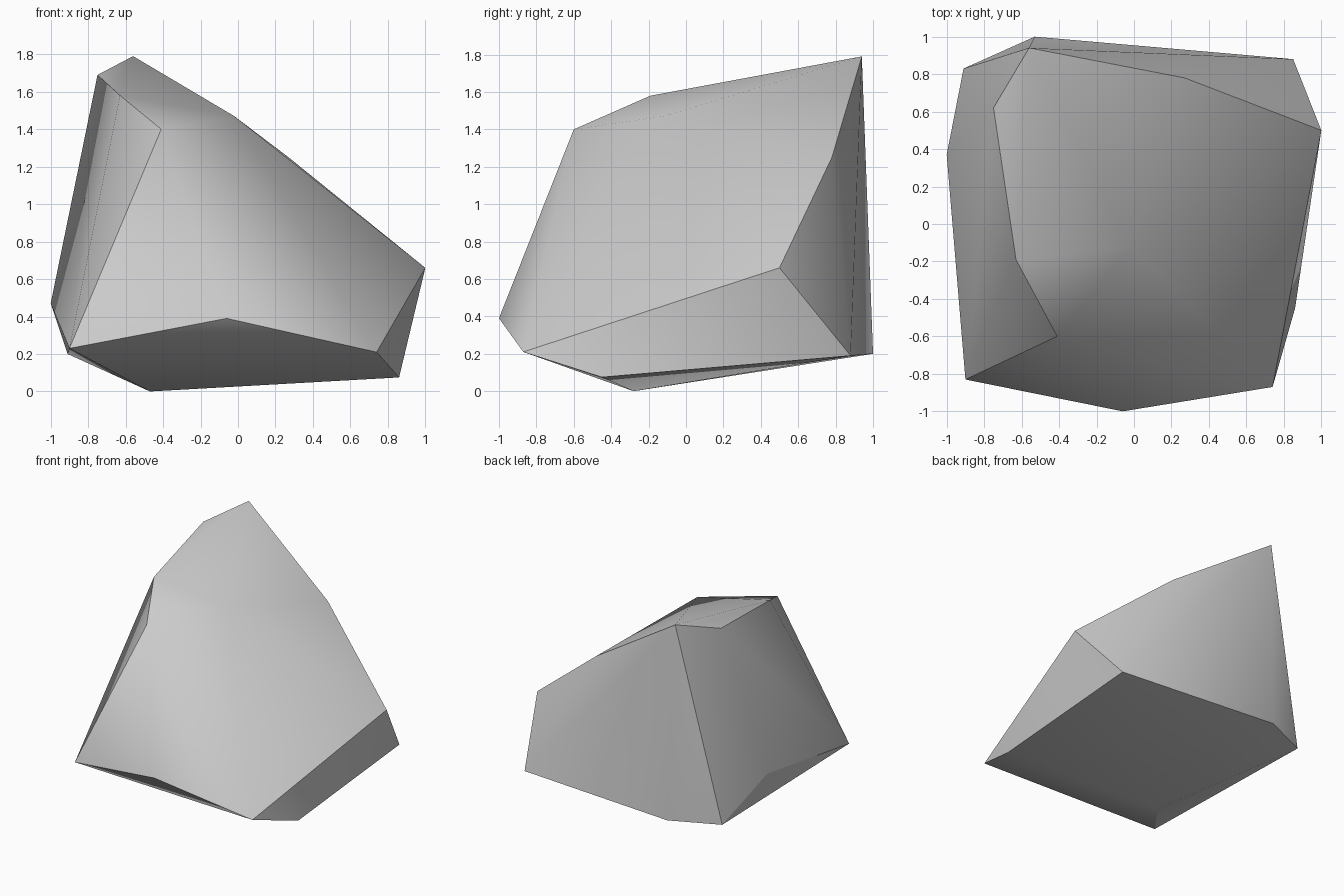
import bpy
import bmesh
import math

cube = bpy.data.objects.get("Cube")
if cube:
    bpy.data.objects.remove(cube, do_unlink=True)

# Single stone colour
stone = bpy.data.materials.new("stone grey")
stone.use_nodes = True
colour = (0.6, 0.6, 0.6, 1)
stone.diffuse_color = colour
stone.node_tree.nodes["Principled BSDF"].inputs["Base Color"].default_value = colour

# Corners of the boulder, from the peak down to the base
crown = [(-0.56, 0.94, 1.79), (-0.75, 0.62, 1.69), (-0.63, -0.19, 1.58),
         (-0.41, -0.60, 1.40), (-0.02, -0.12, 1.47), (0.27, 0.78, 1.25)]
waist = [(1.0, 0.50, 0.66), (-1.0, 0.37, 0.47), (-0.06, -1.0, 0.39)]
base = [(-0.90, -0.83, 0.23), (0.74, -0.87, 0.21), (0.86, -0.45, 0.075),
        (0.85, 0.88, 0.19), (-0.53, 1.0, 0.20), (-0.91, 0.83, 0.20),
        (-0.47, -0.28, 0.0)]

# Wrap the corners in a faceted shell
bm = bmesh.new()
for corner in crown + waist + base:
    bm.verts.new(corner)
bmesh.ops.convex_hull(bm, input=bm.verts)
bmesh.ops.recalc_face_normals(bm, faces=bm.faces)
mesh = bpy.data.meshes.new("boulder")
bm.to_mesh(mesh)
bm.free()
mesh.materials.append(stone)

boulder = bpy.data.objects.new("boulder", mesh)
bpy.context.collection.objects.link(boulder)

# Soften shallow creases, keep hard edges crisp
bpy.ops.object.select_all(action="DESELECT")
boulder.select_set(True)
bpy.context.view_layer.objects.active = boulder
bpy.ops.object.shade_smooth_by_angle(angle=math.radians(30))
